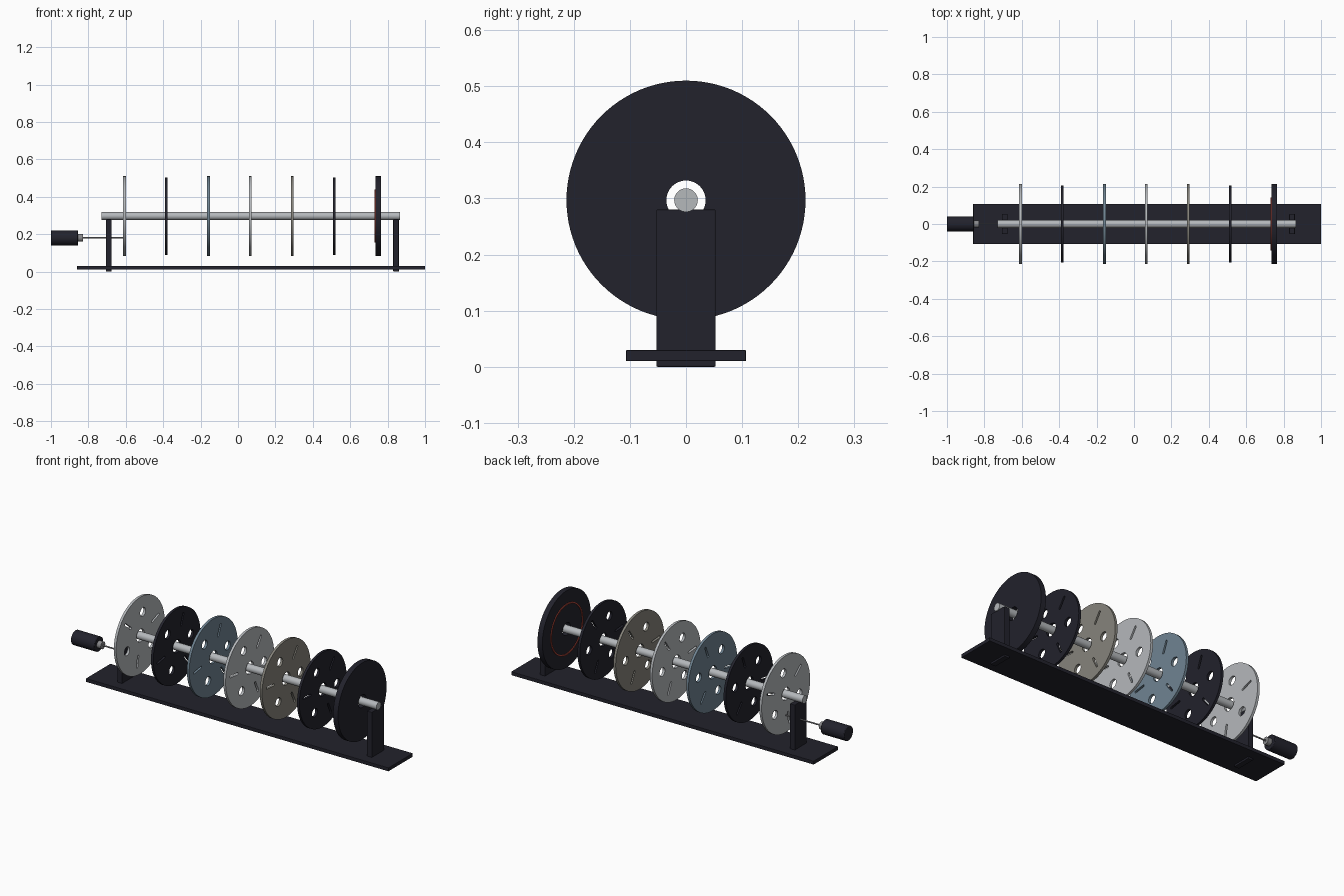
import bpy, bmesh, math
from mathutils import Matrix

if "Cube" in bpy.data.objects:
    bpy.data.objects.remove(bpy.data.objects["Cube"])

AXIS_Z = 0.297
# maps local X, Y, Z to world Y, Z, X (profiles drawn in the disc plane)
TO_SHAFT = Matrix(((0, 0, 1, 0), (1, 0, 0, 0), (0, 1, 0, 0), (0, 0, 0, 1)))


def material(name, rgb):
    m = bpy.data.materials.new(name)
    m.diffuse_color = (*rgb, 1)
    m.use_nodes = True
    m.node_tree.nodes["Principled BSDF"].inputs["Base Color"].default_value = m.diffuse_color
    return m


DARK = material("dark charcoal", (0.016, 0.016, 0.025))
SILVER = material("silver", (0.46, 0.48, 0.50))
BLUE = material("steel blue", (0.16, 0.23, 0.29))
TAN = material("warm grey", (0.24, 0.23, 0.20))
GREY = material("mid grey", (0.25, 0.25, 0.26))
RED = material("rust red", (0.43, 0.065, 0.045))


def smooth(ob):
    bpy.ops.object.select_all(action='DESELECT')
    ob.select_set(True)
    bpy.context.view_layer.objects.active = ob
    bpy.ops.object.shade_smooth_by_angle(angle=math.radians(35))


def box(name, x0, x1, half_y, z0, z1, mat):
    bpy.ops.mesh.primitive_cube_add(size=1)
    ob = bpy.context.object
    ob.name = name
    ob.location = ((x0 + x1) / 2, 0, (z0 + z1) / 2)
    ob.scale = (x1 - x0, 2 * half_y, z1 - z0)
    bpy.ops.object.transform_apply(location=False, rotation=False, scale=True)
    ob.data.materials.append(mat)
    bev = ob.modifiers.new("edge", 'BEVEL')
    bev.width = 0.002
    bev.segments = 2


def rod(name, x0, x1, r, z, mat, bevel=0.0):
    bpy.ops.mesh.primitive_cylinder_add(vertices=40, radius=r, depth=x1 - x0,
                                        location=((x0 + x1) / 2, 0, z),
                                        rotation=(0, math.pi / 2, 0))
    ob = bpy.context.object
    ob.name = name
    ob.data.materials.append(mat)
    if bevel:
        bev = ob.modifiers.new("edge", 'BEVEL')
        bev.width = bevel
        bev.segments = 2
        bev.limit_method = 'ANGLE'
    smooth(ob)


def circle(r, n, cx=0, cy=0):
    return [(cx + r * math.cos(2 * math.pi * i / n), cy + r * math.sin(2 * math.pi * i / n))
            for i in range(n)]


def slot(angle, r0, r1, half_w):
    # rounded slot running outward from the centre
    pts = []
    for centre, start in ((r1, -90), (r0, 90)):
        for i in range(7):
            a = math.radians(start + 30 * i)
            pts.append((centre + half_w * math.cos(a), half_w * math.sin(a)))
    c, s = math.cos(angle), math.sin(angle)
    return [(x * c - y * s, x * s + y * c) for x, y in pts]


def plate(name, loops, x, thick, mat):
    # flat plate with openings, extruded along the shaft
    cu = bpy.data.curves.new(name, 'CURVE')
    cu.dimensions = '2D'
    cu.fill_mode = 'BOTH'
    cu.extrude = thick / 2
    for pts in loops:
        sp = cu.splines.new('POLY')
        sp.points.add(len(pts) - 1)
        for p, (a, b) in zip(sp.points, pts):
            p.co = (a, b, 0, 1)
        sp.use_cyclic_u = True
    ob = bpy.data.objects.new(name, cu)
    bpy.context.collection.objects.link(ob)
    ob.matrix_world = Matrix.Translation((x, 0, AXIS_Z)) @ TO_SHAFT
    bpy.ops.object.select_all(action='DESELECT')
    ob.select_set(True)
    bpy.context.view_layer.objects.active = ob
    bpy.ops.object.convert(target='MESH')
    ob = bpy.context.object
    bm = bmesh.new()
    bm.from_mesh(ob.data)
    bmesh.ops.remove_doubles(bm, verts=bm.verts, dist=1e-5)
    bmesh.ops.recalc_face_normals(bm, faces=bm.faces)
    bm.to_mesh(ob.data)
    bm.free()
    ob.data.materials.clear()
    ob.data.materials.append(mat)
    smooth(ob)


# base and the two end posts
box("base_plate", -0.86, 1.0, 0.107, 0.01, 0.03, DARK)
box("left_post", -0.706, -0.676, 0.053, 0.002, 0.28, DARK)
box("right_post", 0.83, 0.86, 0.053, 0.002, 0.28, DARK)
box("left_foot", -0.706, -0.676, 0.053, 0.0, 0.012, DARK)
box("right_foot", 0.83, 0.86, 0.053, 0.0, 0.012, DARK)

# main shaft
rod("shaft", -0.73, 0.865, 0.021, AXIS_Z, SILVER)

# drive motor with its collar and thin spindle
rod("motor_body", -1.0, -0.855, 0.04, 0.18, DARK, 0.003)
rod("motor_collar", -0.855, -0.83, 0.02, 0.18, GREY)
rod("motor_spindle", -0.83, -0.605, 0.004, 0.18, GREY)

# perforated discs: x position, radius, colour, turn of the hole pattern
discs = [(-0.607, 0.213, SILVER, -40), (-0.383, 0.207, DARK, 130),
         (-0.158, 0.213, BLUE, 8), (0.066, 0.213, SILVER, 115),
         (0.29, 0.213, TAN, 116), (0.515, 0.207, DARK, 115)]
for n, (x, r, mat, turn) in enumerate(discs, 1):
    loops = [circle(r, 96), circle(0.035, 40)]
    for k in range(3):
        a = math.radians(turn + 120 * k)
        loops.append(circle(0.024, 24, 0.125 * math.cos(a), 0.125 * math.sin(a)))
        loops.append(slot(a + math.pi / 3, 0.11, 0.17, 0.006))
    plate(f"disc_{n}", loops, x, 0.014, mat)

# thick end disc with a raised ring on its inner face
plate("end_disc", [circle(0.213, 96), circle(0.035, 40)], 0.749, 0.03, DARK)
plate("end_disc_ring", [circle(0.142, 80), circle(0.134, 80)], 0.733, 0.006, RED)
